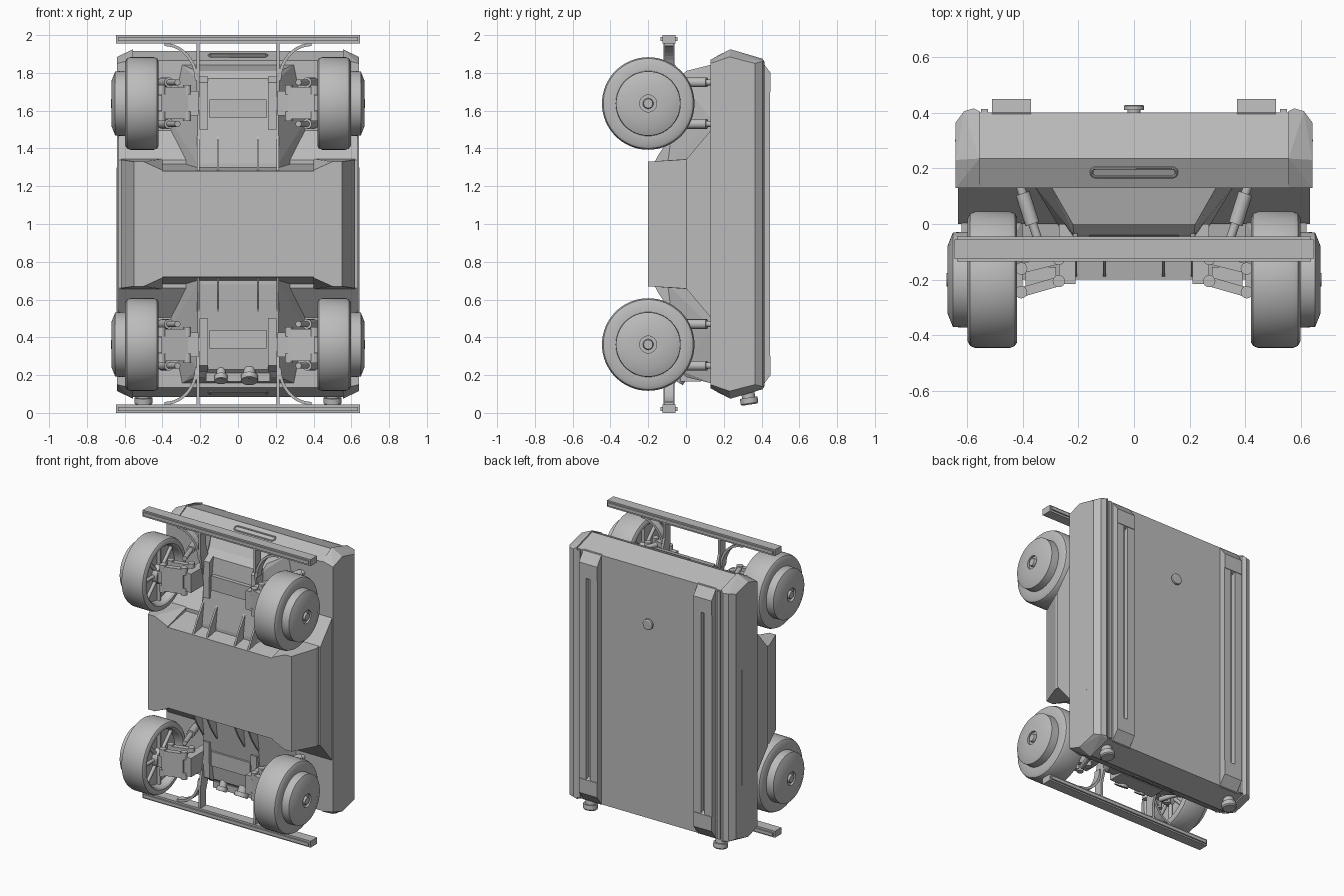
import bpy, bmesh, math
from mathutils import Vector, Matrix

if "Cube" in bpy.data.objects:
    bpy.data.objects.remove(bpy.data.objects["Cube"])

grey = bpy.data.materials.new("plain grey")
grey.use_nodes = True
GREY = (0.5, 0.5, 0.5, 1)
grey.diffuse_color = GREY
grey.node_tree.nodes["Principled BSDF"].inputs["Base Color"].default_value = GREY


def finish(name, bm, mirror="", smooth=False):
    """Origin sits at mid height, so mirroring works across x and z."""
    bmesh.ops.recalc_face_normals(bm, faces=bm.faces)
    me = bpy.data.meshes.new(name)
    bm.to_mesh(me)
    bm.free()
    me.materials.append(grey)
    ob = bpy.data.objects.new(name, me)
    ob.location = (0, 0, 1)
    bpy.context.collection.objects.link(ob)
    if mirror:
        m = ob.modifiers.new("mirror", "MIRROR")
        m.use_axis = ["x" in mirror, False, "z" in mirror]
        m.use_mirror_merge = False
    if smooth:
        bpy.ops.object.select_all(action="DESELECT")
        ob.select_set(True)
        bpy.context.view_layer.objects.active = ob
        bpy.ops.object.shade_smooth_by_angle(angle=math.radians(32))
    return ob


def hull(name, pts, mirror=""):
    bm = bmesh.new()
    for p in pts:
        bm.verts.new(p)
    r = bmesh.ops.convex_hull(bm, input=bm.verts)
    loose = [v for v in bm.verts if not v.link_faces]
    bmesh.ops.delete(bm, geom=loose, context="VERTS")
    bmesh.ops.dissolve_limit(bm, angle_limit=0.01, verts=bm.verts, edges=bm.edges)
    return finish(name, bm, mirror)


def box(name, x, y, z, mirror=""):
    return hull(name, [(a, b, c) for a in x for b in y for c in z], mirror)


def quad(pts):
    """Repeat points across both x and z."""
    return [(sx * x, y, sz * z) for x, y, z in pts for sx in (1, -1) for sz in (1, -1)]


def prism(name, outline, place, a, b, mirror=""):
    bm = bmesh.new()
    rings = [[bm.verts.new(place(u, v, t)) for u, v in outline] for t in (a, b)]
    bm.faces.new(rings[0])
    bm.faces.new(rings[1])
    n = len(outline)
    for i in range(n):
        j = (i + 1) % n
        bm.faces.new((rings[0][i], rings[0][j], rings[1][j], rings[1][i]))
    return finish(name, bm, mirror)


def lathe(name, profile, origin, axis, mirror="", steps=48):
    """Profile is (distance along axis, radius)."""
    bm = bmesh.new()
    rot = Vector((0, 0, 1)).rotation_difference(Vector(axis)).to_matrix().to_4x4()
    vs = [bm.verts.new((r, 0, h)) for h, r in profile]
    es = [bm.edges.new(e) for e in zip(vs, vs[1:])]
    bmesh.ops.spin(bm, geom=vs + es, cent=(0, 0, 0), axis=(0, 0, 1),
                   angle=math.tau, steps=steps)
    bmesh.ops.remove_doubles(bm, verts=bm.verts, dist=1e-5)
    bm.transform(Matrix.Translation(origin) @ rot)
    return finish(name, bm, mirror, True)


def rod(name, p, q, r, mirror=""):
    d = Vector(q) - Vector(p)
    L = d.length
    return lathe(name, [(0, 0), (0, r), (L, r), (L, 0)], p, d, mirror, 16)


# Main body, with ridged ends
hull("main_body", quad([(.565, .13, .865), (.565, .235, .915),
                        (.565, .40, .865), (.565, .40, 0)]))
hull("side_beam", [(x, y, s * z) for s in (1, -1) for x, y, z in [
    (.555, .13, .87), (.555, .235, .925), (.555, .405, .875), (.575, .415, .86),
    (.61, .405, .86), (.64, .365, .85), (.64, .23, .885), (.64, .13, .85)]], "x")
box("side_trim_strip", (.635, .643), (.296, .304), (-.5, .3), "x")

# Deck rails: two strips, solid sloped end pads
for name, x0, x1 in (("rail_inner", .37, .425), ("rail_outer", .455, .51)):
    hull(name, [(x, y, s * z) for x in (x0, x1) for s in (1, -1)
                for y, z in ((.395, .865), (.445, .80))], "x")
hull("rail_end_pad", [(x, y, z) for x in (.37, .51)
                      for y, z in ((.395, .87), (.448, .80), (.448, .70), (.395, .68))], "xz")
box("rail_slot_floor", (.42, .46), (.395, .415), (-.75, .75), "x")
box("edge_strip", (.525, .55), (.39, .412), (-.86, .86), "x")

# Deck knob
lathe("deck_knob", [(0, 0), (0, .024), (.012, .024), (.012, .036), (.026, .036),
                    (.03, .03), (.03, 0)], (0, .398, .49), (0, 1, 0))

# Belly with flared cheeks and fairings
hull("belly", quad([(.55, -.2, .28), (.60, .0, .30), (.60, .13, .34)]))
hull("belly_cheek", [(x, y, s * z) for s in (1, -1) for x, y, z in [
    (.40, -.2, .285), (.50, -.2, .33), (.55, -.2, .33), (.40, .02, .345),
    (.62, .02, .345), (.62, -.03, .34)]], "x")
hull("body_fairing", [(x, y, s * z) for s in (1, -1) for x in (-.632, .632)
                      for y, z in ((.0, .34), (.02, .34), (.135, .5))])

# Central spine, sloped at the ends
hull("spine", quad([(.30, .14, .845), (.22, .0, .81), (.215, -.04, .77),
                    (.215, -.10, .32), (.36, .14, .55)]))
for name, x in (("inner_rib", .10), ("outer_rib", .205)):
    hull(name, [(a, y, z) for a in (x, x + .012)
                for y, z in ((-.195, .27), (-.15, .36), (-.07, .48), (-.06, .27))], "xz")
box("spine_panel", (-.15, .15), (-.082, -.05), (.56, .66), "z")
hull("spine_bracket", [(x, y, z) for x in (.16, .205)
                       for y, z in ((-.09, .5), (-.085, .75), (-.04, .78), (-.04, .5))], "xz")

# Handle loops on both ends
bm = bmesh.new()
N, M = 24, 8
up = Vector((0, .9, .43))
nrm = Vector((0, -.43, .9))
rings = []
for i in range(N):
    a = math.tau * i / N
    d = Vector((math.cos(a), 0, 0)) + up * math.sin(a)
    c = Vector((.135 if math.cos(a) > 0 else -.135, .185, .893)) + d * .018
    rings.append([bm.verts.new(c + .006 * (d * math.cos(math.tau * k / M)
                                           + nrm * math.sin(math.tau * k / M)))
                  for k in range(M)])
for i in range(N):
    for k in range(M):
        r, s = rings[i], rings[(i + 1) % N]
        bm.faces.new((r[k], r[(k + 1) % M], s[(k + 1) % M], s[k]))
finish("handle_loop", bm, "z", True)

# Wheels
AXLE = (0, -.2, .638)
lathe("wheel", [(.475, 0), (.475, .185), (.43, .195), (.42, .205), (.42, .225),
                (.428, .238), (.445, .245), (.57, .245), (.588, .238), (.597, .222),
                (.597, .172), (.65, .17), (.67, .12), (.67, .045), (.655, .045),
                (.655, .028), (.673, .024), (.673, 0)], AXLE, (1, 0, 0), "xz", 64)
lathe("wheel_hub", [(.44, 0), (.44, .06), (.48, .07), (.48, 0)], AXLE, (1, 0, 0), "xz")
for i in range(8):
    a = math.tau * i / 8
    d = Vector((0, math.cos(a), math.sin(a)))
    c = Vector((.468, 0, 0)) + Vector(AXLE)
    rod("wheel_spoke", c + d * .05, c + d * .19, .012, "xz")

# Suspension: arms, mounts, knuckle and dampers
Z0, Z1 = .555, .725
for name, yi, yo in (("upper_arm", -.125, -.16), ("lower_arm", -.205, -.245)):
    hull(name, [(x, y + t, z) for x, y in ((.265, yi), (.405, yo))
                for t in (-.018, .018) for z in (Z0, Z1)], "xz")
    for z in (.57, .71):
        rod("arm_pivot", (.405, yo, z - .025), (.405, yo, z + .025), .022, "xz")
        rod("arm_pivot", (.27, yi, z - .025), (.27, yi, z + .025), .022, "xz")
box("motor_block", (.28, .39), (-.225, -.155), (.59, .69), "xz")
box("knuckle", (.40, .475), (-.25, -.15), (.60, .68), "xz")
box("arm_mount", (.21, .27), (-.215, .0), (.575, .705), "xz")
for z in (.53, .75):
    rod("damper", (.41, .14, z), (.32, -.13, z), .016, "xz")
    rod("damper_sleeve", (.40, .11, z), (.365, .0, z), .026, "xz")

# Bumpers with curved brackets
box("bumper_bar", (-.645, .645), (-.125, -.055), (.955, 1.0), "z")
box("bumper_lip", (-.635, .635), (-.135, -.045), (.968, .99), "z")
arc = [math.pi / 2 * i / 10 for i in range(11)]
outline = [(.39 - .178 * math.cos(a), .76 + .198 * math.sin(a)) for a in arc]
outline += [(.39 - .162 * math.cos(a), .76 + .182 * math.sin(a)) for a in reversed(arc)]
prism("bumper_arch", outline, lambda u, v, t: (u, t, v), -.115, -.065, "xz")
prism("bumper_post", [(-.12, .96), (-.06, .96), (-.06, .85), (-.03, .76),
                      (-.03, .60), (-.08, .60), (-.12, .80)],
      lambda u, v, t: (t, u, v), .203, .219, "xz")

# Lower end: feet and sensors
lathe("foot", [(0, 0), (0, .035), (.045, .035), (.045, .047), (.075, .047),
               (.082, .04), (.082, 0)], (.5, .325, -.875), (0, .15, -1), "x")
box("sensor_plate", (-.17, .17), (-.03, .08), (-.835, -.79))
for x, r in ((-.09, .035), (.06, .045)):
    lathe("sensor", [(0, 0), (0, r * .7), (.04, r * .7), (.04, r), (.07, r),
                     (.07, r * .6), (.06, 0)], (x, -.02, -.77), (0, -.5, -.85))
